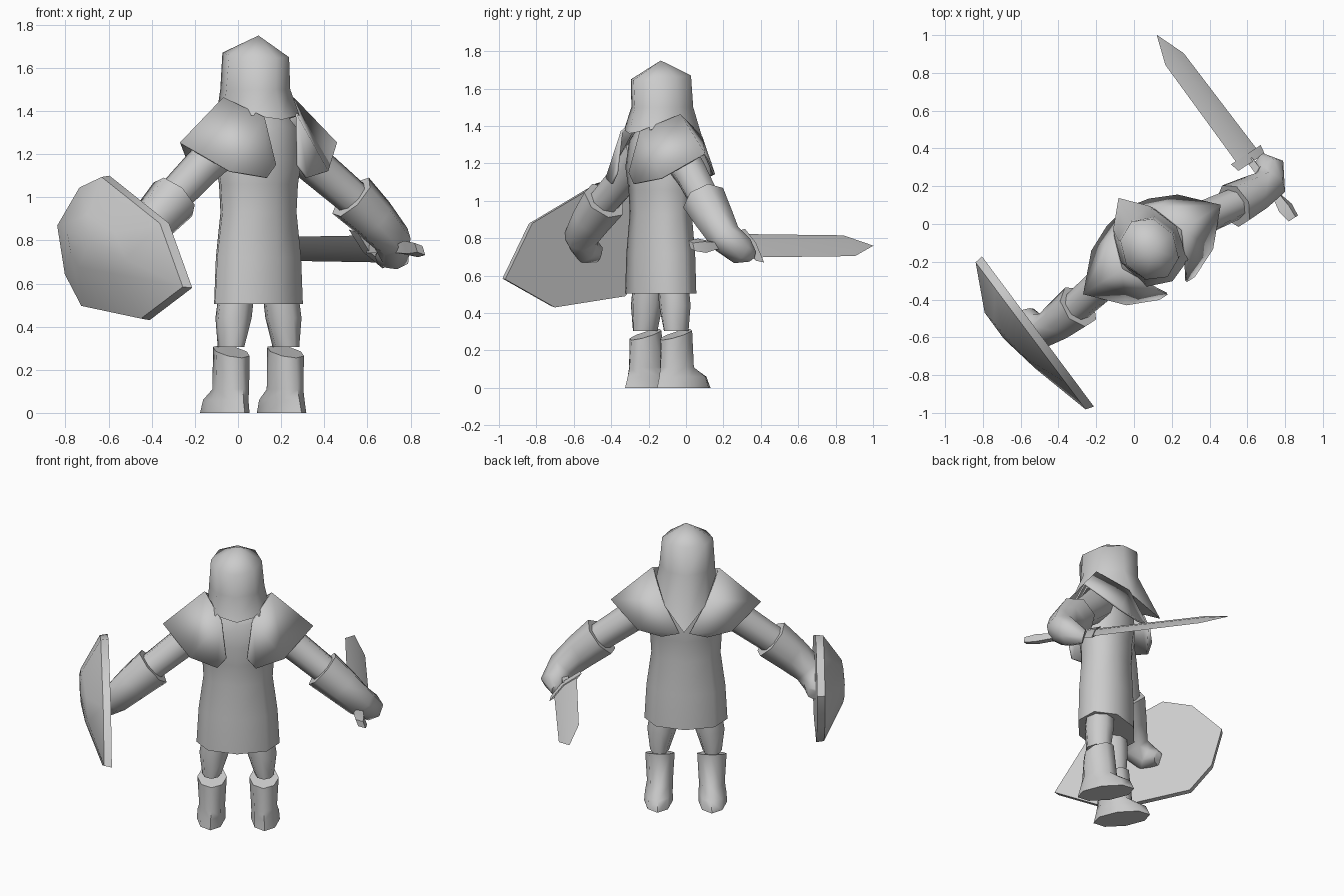
import bpy, bmesh, math
from math import sin, cos, tau
from mathutils import Vector, Matrix

if "Cube" in bpy.data.objects:
    bpy.data.objects.remove(bpy.data.objects["Cube"])

grey = bpy.data.materials.new("plain grey")
grey.use_nodes = True
colour = (0.6, 0.6, 0.6, 1)
grey.diffuse_color = colour
grey.node_tree.nodes["Principled BSDF"].inputs["Base Color"].default_value = colour

# The figure is turned on the spot: local x is its side, local y its forward direction
FRAME = Matrix.Translation((0.095, -0.135, 0)) @ Matrix.Rotation(math.radians(33), 4, "Z")


def loft(name, rings, closed=True, mirror=False, thick=0, angle=62):
    """Skin a list of equal rings of points; a one-point ring makes a tip."""
    bm = bmesh.new()
    rows = [[bm.verts.new(p) for p in ring] for ring in rings]
    for a, b in zip(rows, rows[1:]):
        n = max(len(a), len(b))
        for i in range(n if closed else n - 1):
            j = (i + 1) % n
            if len(a) == 1:
                bm.faces.new((a[0], b[j], b[i]))
            elif len(b) == 1:
                bm.faces.new((a[i], a[j], b[0]))
            else:
                bm.faces.new((a[i], a[j], b[j], b[i]))
    if closed:
        for row in (rows[0], rows[-1]):
            if len(row) > 2:
                bm.faces.new(row)
    bmesh.ops.recalc_face_normals(bm, faces=bm.faces)
    mesh = bpy.data.meshes.new(name)
    bm.to_mesh(mesh)
    bm.free()
    mesh.materials.append(grey)
    obj = bpy.data.objects.new(name, mesh)
    bpy.context.collection.objects.link(obj)
    obj.matrix_world = FRAME
    bpy.ops.object.select_all(action="DESELECT")
    obj.select_set(True)
    bpy.context.view_layer.objects.active = obj
    bpy.ops.object.shade_smooth_by_angle(angle=math.radians(angle))
    if thick:
        mod = obj.modifiers.new("thickness", "SOLIDIFY")
        mod.thickness = thick
        mod.offset = 0
    if mirror:
        mod = obj.modifiers.new("other side", "MIRROR")
        mod.use_mirror_merge = False
    return obj


def oval(z, ru, rv, cu=0, cv=0, tilt=0, n=8):
    """Level oval ring; tilt raises its front."""
    return [(cu + ru * cos(tau * i / n), cv + rv * sin(tau * i / n),
             z + tilt * sin(tau * i / n)) for i in range(n)]


def tube(path, n=8):
    """Rings set square to a path of (x, y, z, radius)."""
    pts = [Vector(p[:3]) for p in path]
    rings = []
    for k, p in enumerate(path):
        t = (pts[min(k + 1, len(pts) - 1)] - pts[max(k - 1, 0)]).normalized()
        side = t.cross(Vector((0, 1, 0.3))).normalized()
        up = side.cross(t)
        rings.append([pts[k] + p[3] * (side * cos(tau * i / n) + up * sin(tau * i / n))
                      for i in range(n)])
    return rings


# Tunic with a narrow waist and a flared skirt
loft("tunic", [oval(0.505, 0.24, 0.165), oval(0.72, 0.228, 0.162),
               oval(0.93, 0.2, 0.15), oval(1.06, 0.208, 0.155), oval(1.18, 0.23, 0.17),
               oval(1.32, 0.2, 0.155), oval(1.4, 0.12, 0.12)])

# Hood, with a long pointed front
half = [(0.175, 0.03, 1.39), (0.115, 0.2, 1.31)]
hem = half + [(0, 0.325, 1.2)] + [(-x, y, z) for x, y, z in reversed(half)]
hem += [(-0.13, -0.15, 1.38), (0, -0.2, 1.36), (0.13, -0.15, 1.38)]
loft("hood", [hem, oval(1.5, 0.16, 0.175, -0.008, 0.015),
              oval(1.66, 0.147, 0.175, -0.01, 0.008, 0.015),
              [(0, 0, 1.75)]], angle=89)

# Shoulder capes: a sheet folded over each shoulder, front to back
inner = [(0.03, 0.25, 1.16), (0.13, 0.175, 1.34), (0.19, 0, 1.46),
         (0.09, -0.19, 1.37), (0.06, -0.24, 1.15)]
outer = [(0.13, 0.23, 1.13), (0.27, 0.165, 1.14), (0.43, 0, 1.25),
         (0.27, -0.17, 1.12), (0.11, -0.24, 1.09)]
loft("shoulder_cape", [inner, outer], closed=False, mirror=True, thick=0.012, angle=25)

# Arms and flared gloves
loft("upper_arm", tube([(0.18, 0, 1.25, 0.1), (0.33, -0.01, 1.13, 0.09),
                        (0.52, -0.04, 0.98, 0.083)]), mirror=True)
loft("glove", tube([(0.49, -0.04, 1.0, 0.122), (0.605, -0.05, 0.9, 0.108),
                    (0.71, -0.05, 0.8, 0.092), (0.76, 0.02, 0.735, 0.08),
                    (0.735, 0.09, 0.715, 0.042)], 7), mirror=True)

# Legs and boots
loft("leg", [oval(0.53, 0.085, 0.085, 0.125), oval(0.44, 0.085, 0.087, 0.138),
             oval(0.305, 0.055, 0.075, 0.152)], mirror=True)
loft("boot", [oval(0, 0.083, 0.17, 0.157, 0.045), oval(0.06, 0.08, 0.15, 0.155, 0.04),
              oval(0.11, 0.075, 0.105, 0.15, 0.005), oval(0.285, 0.085, 0.09, 0.15, tilt=0.03)],
     mirror=True)

# Shield: slanted eight-sided dish on the left arm
rim = [(0.11, 1.1), (-0.35, 0.88), (-0.53, 0.58), (-0.2, 0.43),
       (0.27, 0.49), (0.4, 0.64), (0.46, 0.87), (0.285, 1.05)]
mid_y, mid_z = 0.03, 0.8


def shield_ring(scale, out):
    return [(-0.755 - 0.065 * y - out, mid_y + (y - mid_y) * scale,
             mid_z + (z - mid_z) * scale) for y, z in rim]


loft("shield", [shield_ring(1, -0.01), shield_ring(0.98, 0.035), shield_ring(0.4, 0.14),
                [(-0.915, mid_y, mid_z)]], angle=45)

# Sword in the right hand, its flat turned half way between level and upright
wide = Vector((1, 0, -0.96)).normalized()
flat = Vector((0.96, 0, 1)).normalized()


def blade_ring(y, w, t):
    c = Vector((0.7 - 0.065 * y, y, 0.76))
    return [c + wide * w, c + flat * t, c - wide * w, c - flat * t]


loft("sword_blade", [blade_ring(0.11, 0.09, 0.015), blade_ring(0.78, 0.08, 0.012),
                     [(0.64, 0.94, 0.76)]], angle=20)
loft("sword_guard", [blade_ring(0.1, 0.115, 0.02), blade_ring(0.15, 0.13, 0.02)], angle=20)
loft("sword_handle", [blade_ring(0.12, 0.025, 0.025), blade_ring(-0.12, 0.03, 0.025),
                      blade_ring(-0.2, 0.055, 0.03), blade_ring(-0.27, 0.04, 0.02)], angle=20)
